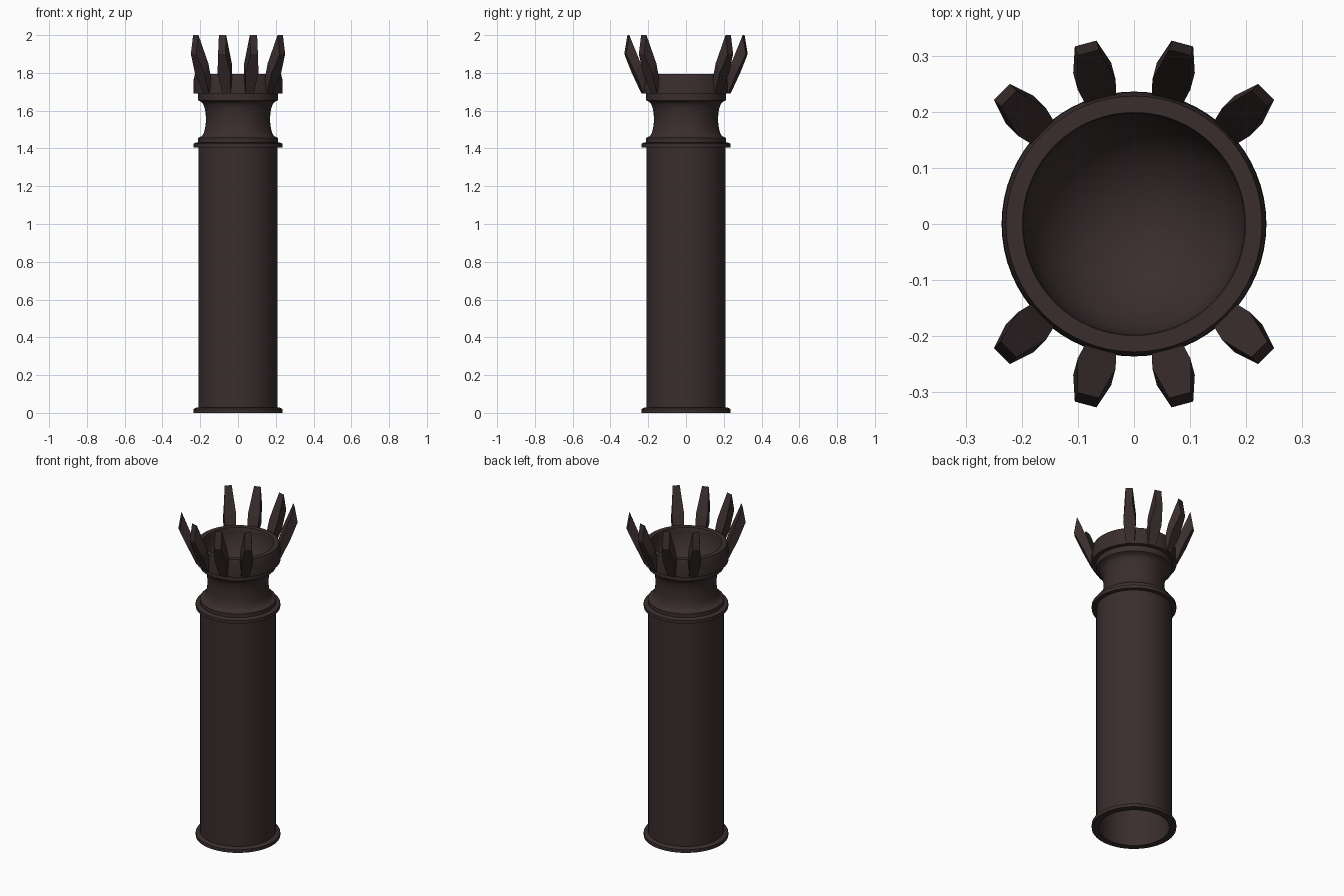
import bpy, bmesh, math
from mathutils import Matrix

if "Cube" in bpy.data.objects:
    bpy.data.objects.remove(bpy.data.objects["Cube"])

mat = bpy.data.materials.new("dark_brown")
mat.diffuse_color = (0.042, 0.027, 0.027, 1)
mat.use_nodes = True
mat.node_tree.nodes["Principled BSDF"].inputs["Base Color"].default_value = mat.diffuse_color


def finish(name, bm, smooth=True):
    bmesh.ops.recalc_face_normals(bm, faces=bm.faces)
    mesh = bpy.data.meshes.new(name)
    bm.to_mesh(mesh)
    bm.free()
    mesh.materials.append(mat)
    ob = bpy.data.objects.new(name, mesh)
    bpy.context.collection.objects.link(ob)
    if smooth:
        bpy.ops.object.select_all(action='DESELECT')
        bpy.context.view_layer.objects.active = ob
        ob.select_set(True)
        bpy.ops.object.shade_smooth_by_angle(angle=math.radians(30))
    return ob


def lathe(name, profile, closed=False):
    """Spin an (r, z) profile around the z axis."""
    bm = bmesh.new()
    vs = [bm.verts.new((r, 0, z)) for r, z in profile]
    pairs = list(zip(vs, vs[1:])) + ([(vs[-1], vs[0])] if closed else [])
    edges = [bm.edges.new(p) for p in pairs]
    bmesh.ops.spin(bm, geom=vs + edges, cent=(0, 0, 0), axis=(0, 0, 1),
                   angle=2 * math.pi, steps=64, use_duplicate=False)
    bmesh.ops.remove_doubles(bm, verts=bm.verts, dist=1e-5)
    return finish(name, bm)


# hollow barrel, open at the bottom, with a flange at each end
lathe("barrel", [(0, 1.40), (0.197, 1.40), (0.197, 0), (0.235, 0), (0.235, 0.02),
                 (0.222, 0.028), (0.21, 0.028), (0.21, 1.405), (0.235, 1.405),
                 (0.235, 1.425), (0.222, 1.432), (0.0, 1.432)])

# concave neck
neck = [(0.212, 1.43), (0.212, 1.455)]
for i in range(17):
    a = math.pi * (0.04 + 0.92 * i / 16)
    neck.append((0.208 - 0.038 * math.sin(a) ** 0.8, 1.555 - 0.095 * math.cos(a)))
neck += [(0.212, 1.655), (0.212, 1.70)]
lathe("neck", neck)

# collar with a rounded bowl inside
bowl = [(0.197 * math.cos(a), 1.79 - 0.2 * math.sin(a))
        for a in [math.pi / 2 * i / 16 for i in range(16)]] + [(0, 1.59)]
lathe("cup", [(0.205, 1.69), (0.236, 1.69), (0.235, 1.765), (0.228, 1.795),
              (0.199, 1.795)] + bowl)

# faceted prongs: (inner r, inner z, outer r, outer z, width)
SECTIONS = [(0.205, 1.70, 0.238, 1.69, 0.045),
            (0.257, 1.85, 0.288, 1.80, 0.07),
            (0.316, 2.00, 0.333, 1.90, 0.04)]


def prong(index, degrees):
    bm = bmesh.new()
    rings = []
    for ri, zi, ro, zo, w in SECTIONS:
        h = w / 2
        rings.append([bm.verts.new(c) for c in
                      ((ri, -h, zi), (ri, h, zi), (ro, h, zo), (ro, -h, zo))])
    for a, b in zip(rings, rings[1:]):
        for i in range(4):
            j = (i + 1) % 4
            bm.faces.new((a[i], a[j], b[j], b[i]))
    bm.faces.new(rings[0])
    bm.faces.new(rings[-1])
    bm.transform(Matrix.Rotation(math.radians(degrees), 4, 'Z'))
    finish(f"prong_{index}", bm, smooth=False)


# four prongs at the back, four at the front
for n, deg in enumerate([45, 75, 105, 135, 225, 255, 285, 315]):
    prong(n + 1, deg)
